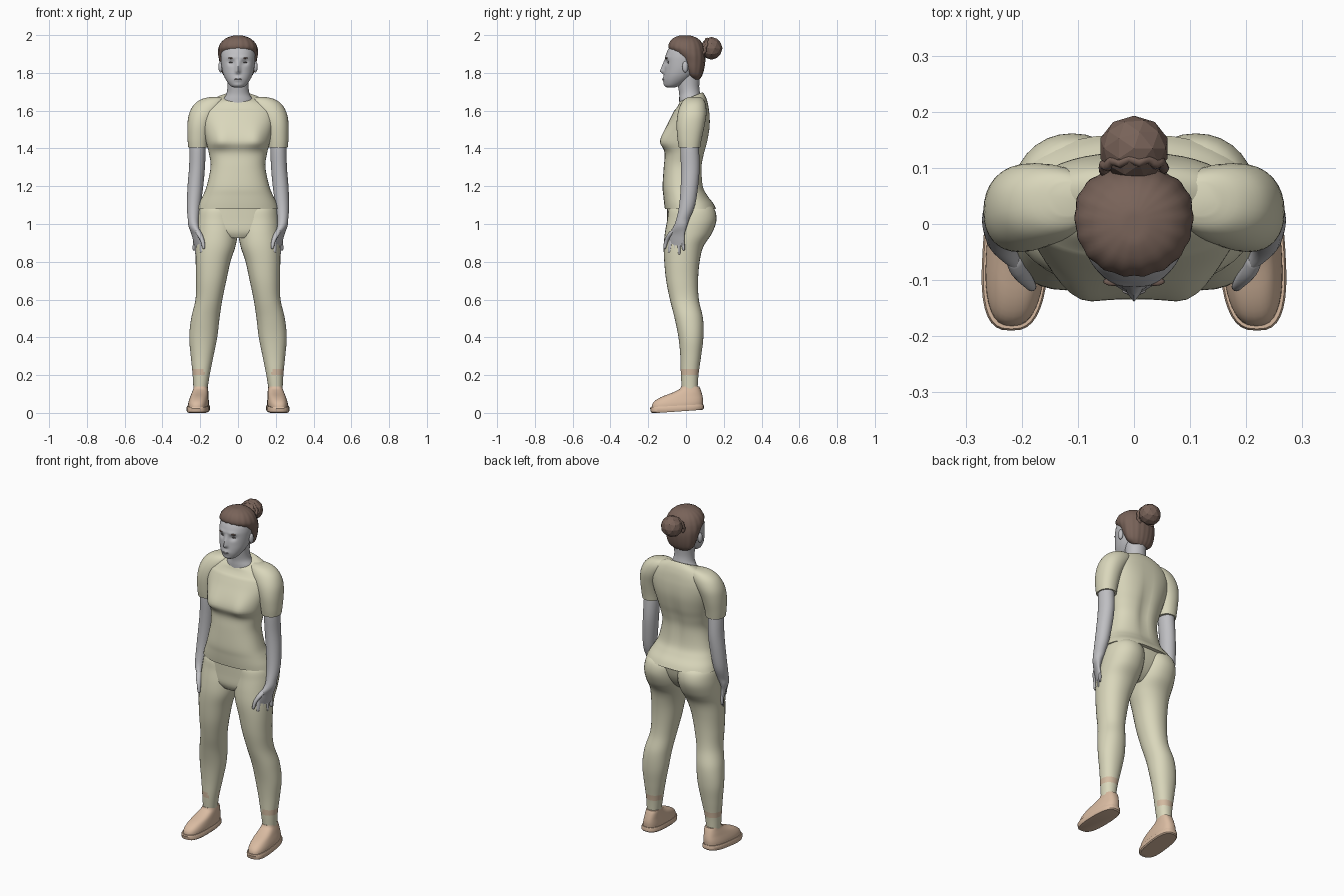
import bpy, bmesh, math
from math import exp


def material(name, rgb):
    m = bpy.data.materials.new(name)
    m.diffuse_color = (*rgb, 1)
    return m


CLOTH = material("cream_cloth", (0.70, 0.68, 0.50))
SKIN = material("grey_skin", (0.52, 0.52, 0.54))
HAIR = material("brown_hair", (0.19, 0.125, 0.10))
TAN = material("tan_leather", (0.70, 0.50, 0.36))
PATCH = material("ankle_patch", (0.66, 0.50, 0.36))
DARK = material("dark_features", (0.10, 0.09, 0.09))
LIP = material("lip_grey", (0.36, 0.34, 0.35))


def finish(ob, mats, mirror=False, angle=50):
    for m in mats:
        ob.data.materials.append(m)
    if mirror:
        ob.modifiers.new("mirror", 'MIRROR').use_mirror_merge = False
    bpy.ops.object.select_all(action='DESELECT')
    ob.select_set(True)
    bpy.context.view_layer.objects.active = ob
    if angle:
        bpy.ops.object.shade_smooth_by_angle(angle=math.radians(angle))
    return ob


def to_object(name, bm):
    bmesh.ops.recalc_face_normals(bm, faces=bm.faces)
    me = bpy.data.meshes.new(name)
    bm.to_mesh(me)
    bm.free()
    ob = bpy.data.objects.new(name, me)
    bpy.context.collection.objects.link(ob)
    return ob


def spline(rows, steps):
    """Smooth the list of cross-sections."""
    out = []
    for i in range(len(rows) - 1):
        p = [rows[max(0, min(len(rows) - 1, i + k))] for k in (-1, 0, 1, 2)]
        for s in range(steps):
            t = s / steps
            out.append([0.5 * (2 * b + (c - a) * t + (2 * a - 5 * b + 4 * c - d) * t * t
                               + (3 * b - a - 3 * c + d) * t ** 3) for a, b, c, d in zip(*p)])
    return out + [list(rows[-1])]


def loft(name, rows, mat, n=32, power=2.0, steps=4, warp=None, mirror=False, angle=50):
    """Rows are (z, x0, x1, y0, y1) superellipse sections."""
    bm = bmesh.new()
    rings = []
    for z, x0, x1, y0, y1 in spline(rows, steps):
        ring = []
        for k in range(n):
            a = 2 * math.pi * k / n
            c, s = math.cos(a), math.sin(a)
            x = (x0 + x1) / 2 + (x1 - x0) / 2 * math.copysign(abs(c) ** (2 / power), c)
            y = (y0 + y1) / 2 + (y1 - y0) / 2 * math.copysign(abs(s) ** (2 / power), s)
            ring.append(bm.verts.new(warp(x, y, z) if warp else (x, y, z)))
        rings.append(ring)
    for r0, r1 in zip(rings, rings[1:]):
        for k in range(n):
            j = (k + 1) % n
            bm.faces.new((r0[k], r0[j], r1[j], r1[k]))
    bm.faces.new(rings[0])
    bm.faces.new(rings[-1])
    return finish(to_object(name, bm), [mat], mirror, angle)


def sym(rows):
    return [(z, -w, w, y0, y1) for z, w, y0, y1 in rows]


def blob(name, loc, size, mat, mirror=False, sub=3, angle=60):
    bm = bmesh.new()
    bmesh.ops.create_icosphere(bm, subdivisions=sub, radius=1)
    bmesh.ops.scale(bm, vec=size, verts=bm.verts)
    bmesh.ops.translate(bm, vec=loc, verts=bm.verts)
    return finish(to_object(name, bm), [mat], mirror, angle)


# Shirt body with bust, spine groove and a neckline dipping at the front
def shirt_warp(x, y, z):
    if y < 0:
        spread = 0.035 if z < 1.435 else 0.075
        bump = exp(-((abs(x) - 0.095) / 0.055) ** 2) + 0.5 * exp(-(x / 0.05) ** 2)
        y -= 0.03 * bump * exp(-((z - 1.435) / spread) ** 2)
    elif z < 1.62:
        y -= 0.014 * exp(-(x / 0.03) ** 2) * exp(-((z - 1.35) / 0.17) ** 2)
    if z > 1.6:
        z += (z - 1.6) * 5 * (y - 0.05)
    return x, y, z


loft("shirt", sym([(1.08, .217, -.112, .160), (1.11, .206, -.116, .145), (1.15, .186, -.12, .115),
     (1.20, .166, -.124, .092), (1.30, .145, -.118, .086), (1.37, .153, -.112, .098),
     (1.43, .168, -.118, .114), (1.50, .185, -.105, .126), (1.56, .195, -.082, .127),
     (1.61, .188, -.058, .121), (1.65, .155, -.042, .108), (1.675, .105, -.035, .093),
     (1.682, .078, -.032, .085)]), CLOTH, 48, 2.4, 5, shirt_warp)

# Short sleeves and rounded shoulders
loft("sleeve", [(1.405, .16, .263, -.038, .075), (1.45, .155, .267, -.045, .083),
     (1.52, .14, .268, -.05, .098), (1.58, .11, .26, -.045, .108), (1.63, .075, .235, -.03, .105),
     (1.66, .07, .195, -.01, .092), (1.672, .085, .15, .015, .075)], CLOTH, 32, 2.2, 4, mirror=True)

# Trousers: a pelvis core and two legs
loft("trouser_hips", sym([(.925, .08, -.085, .05), (.96, .19, -.10, .09), (1.02, .218, -.10, .125),
     (1.09, .208, -.10, .14)]), CLOTH, 40, 2.4)
leg = loft("trouser_leg", [(.10, .165, .235, -.02, .06), (.2, .15, .24, -.027, .066),
     (.3, .13, .25, -.03, .08), (.4, .11, .258, -.04, .092), (.5, .098, .248, -.06, .09),
     (.6, .083, .225, -.085, .068), (.7, .062, .222, -.105, .064), (.8, .04, .224, -.115, .072),
     (.88, .014, .225, -.118, .092), (.95, .001, .225, -.112, .137), (1.02, 0, .222, -.10, .161),
     (1.08, .004, .208, -.09, .15), (1.11, .04, .17, -.06, .11)], CLOTH, 32, 2.15, 6, mirror=True)
leg.data.materials.append(PATCH)
for f in leg.data.polygons:
    c = f.center
    if .195 < c.z < .24 and (c.y > .02 or c.x > .18):
        f.material_index = 1


# Shoes: upper and flared sole, toes turned slightly outward
def shoe_warp(x, y, z):
    return x - 0.06 * y - 0.002, y, z + 0.07 * (y + 0.12) * (1 - z / 0.14)


loft("shoe_upper", [(.02, .157, .262, -.182, .088), (.045, .155, .262, -.18, .09),
     (.065, .156, .258, -.165, .09), (.085, .158, .252, -.13, .087), (.105, .16, .246, -.075, .082),
     (.125, .162, .24, -.035, .076), (.14, .164, .237, -.025, .07)], TAN, 36, 2.6, 3, shoe_warp, True)
loft("shoe_sole", [(.002, .155, .266, -.175, .088), (.008, .15, .269, -.186, .094),
     (.028, .15, .269, -.19, .094), (.034, .153, .266, -.187, .092)], TAN, 36, 2.8, 1, shoe_warp, True, 35)


# Arms with the palm turned diagonally inward
def hand_warp(x, y, z):
    return x + 0.5 * (y + 0.045) * max(0, min(1, (1.02 - z) / 0.07)), y, z


loft("arm", [(.885, .203, .222, -.08, -.015), (.91, .199, .229, -.089, -.008),
     (.95, .204, .24, -.086, -.006), (.99, .206, .258, -.064, .006), (1.03, .206, .266, -.05, .02),
     (1.10, .197, .271, -.036, .048), (1.20, .184, .267, -.028, .064), (1.30, .175, .259, -.027, .072),
     (1.40, .172, .256, -.03, .068), (1.47, .18, .25, -.025, .06)], SKIN, 24, 2, 4, hand_warp, True)
for name, y, tip, lean in (("index", -.081, .848, -.008), ("middle", -.060, .832, -.004),
                           ("ring", -.038, .838, .001), ("little", -.018, .86, .006)):
    rows = []
    for t, r in ((0, .003), (.08, .007), (.5, .0095), (1, .010)):
        z, yy, x = tip + (.915 - tip) * t, y + lean * (1 - t), .212 + .004 * (1 - t)
        rows.append((z, x - r, x + r, yy - r, yy + r))
    loft(name + "_finger", rows, SKIN, 10, 2, 2, hand_warp, True)
thumb = []
for z, x, y, r in ((.868, .181, -.113, .003), (.876, .182, -.112, .008), (.91, .188, -.104, .011),
                   (.945, .204, -.083, .016), (.97, .216, -.06, .014)):
    thumb.append((z, x - r, x + r, y - r, y + r))
loft("thumb", thumb, SKIN, 12, 2, 3, mirror=True)

# Neck
loft("neck", sym([(1.62, .092, -.035, .085), (1.66, .078, -.036, .083), (1.69, .061, -.036, .075),
     (1.73, .056, -.042, .07), (1.79, .06, -.05, .075)]), SKIN, 28)


# Head with nose, lips, brow and eye sockets pressed into the face
def face_warp(x, y, z):
    if y < -.03:
        width = .011 + .07 * max(0, 1.85 - z) * .12
        slope = max(0, min(1, (1.875 - z) / .065)) if z > 1.808 else max(0, 1 - (1.808 - z) / .018)
        y -= .024 * slope * exp(-(x / width) ** 2)
        y -= .007 * exp(-(x / .022) ** 2 - ((z - 1.767) / .014) ** 2)
        y -= .005 * exp(-(x / .025) ** 2 - ((z - 1.735) / .012) ** 2)
        y += .012 * exp(-((abs(x) - .036) / .017) ** 2 - ((z - 1.855) / .014) ** 2)
        y -= .004 * exp(-((abs(x) - .03) / .025) ** 2 - ((z - 1.882) / .01) ** 2)
    return x, y, z


loft("head", sym([(1.722, .02, -.098, -.06), (1.732, .04, -.11, -.03), (1.755, .059, -.117, .01),
     (1.785, .075, -.117, .045), (1.82, .085, -.114, .07), (1.86, .09, -.112, .083),
     (1.89, .091, -.108, .086), (1.92, .087, -.097, .083), (1.95, .072, -.077, .07),
     (1.975, .04, -.045, .04)]), SKIN, 72, 2.1, 6, face_warp, angle=70)
blob("ear", (.092, -.004, 1.832), (.012, .016, .03), SKIN, True)
blob("eye", (.036, -.092, 1.855), (.013, .007, .0045), DARK, True, 2)
blob("eyebrow", (.037, -.1025, 1.878), (.018, .008, .0035), HAIR, True, 2)
blob("mouth", (0, -.1195, 1.766), (.021, .007, .005), LIP)


# Pulled-back hair with combed ridges
def comb(x, y, z):
    k = 1 + .013 * math.cos(18 * math.atan2(y - .01, x))
    return x * k, .01 + (y - .01) * k, z


loft("hair_cap", sym([(1.765, .045, .035, .07), (1.785, .075, .01, .085), (1.82, .09, -.012, .096),
     (1.86, .098, -.03, .102), (1.89, .104, -.052, .102), (1.915, .105, -.078, .1),
     (1.935, .102, -.093, .096), (1.96, .09, -.088, .084), (1.982, .066, -.07, .062),
     (1.996, .03, -.04, .03), (1.998, .012, -.02, .012)]), HAIR, 72, 2.1, 3, comb, angle=35)

# Faceted bun with a braided band at its base
blob("hair_bun", (0, .135, 1.93), (.063, .058, .06), HAIR, sub=2, angle=0)
bpy.ops.mesh.primitive_torus_add(location=(0, .1, 1.925), rotation=(math.radians(75), 0, 0),
                                 major_radius=.054, minor_radius=.009,
                                 major_segments=40, minor_segments=8)
band = bpy.context.object
band.name = "bun_braid"
for i, v in enumerate(band.data.vertices):
    v.co.z += .004 * math.sin((i // 8) * math.pi / 2)
finish(band, [HAIR])
